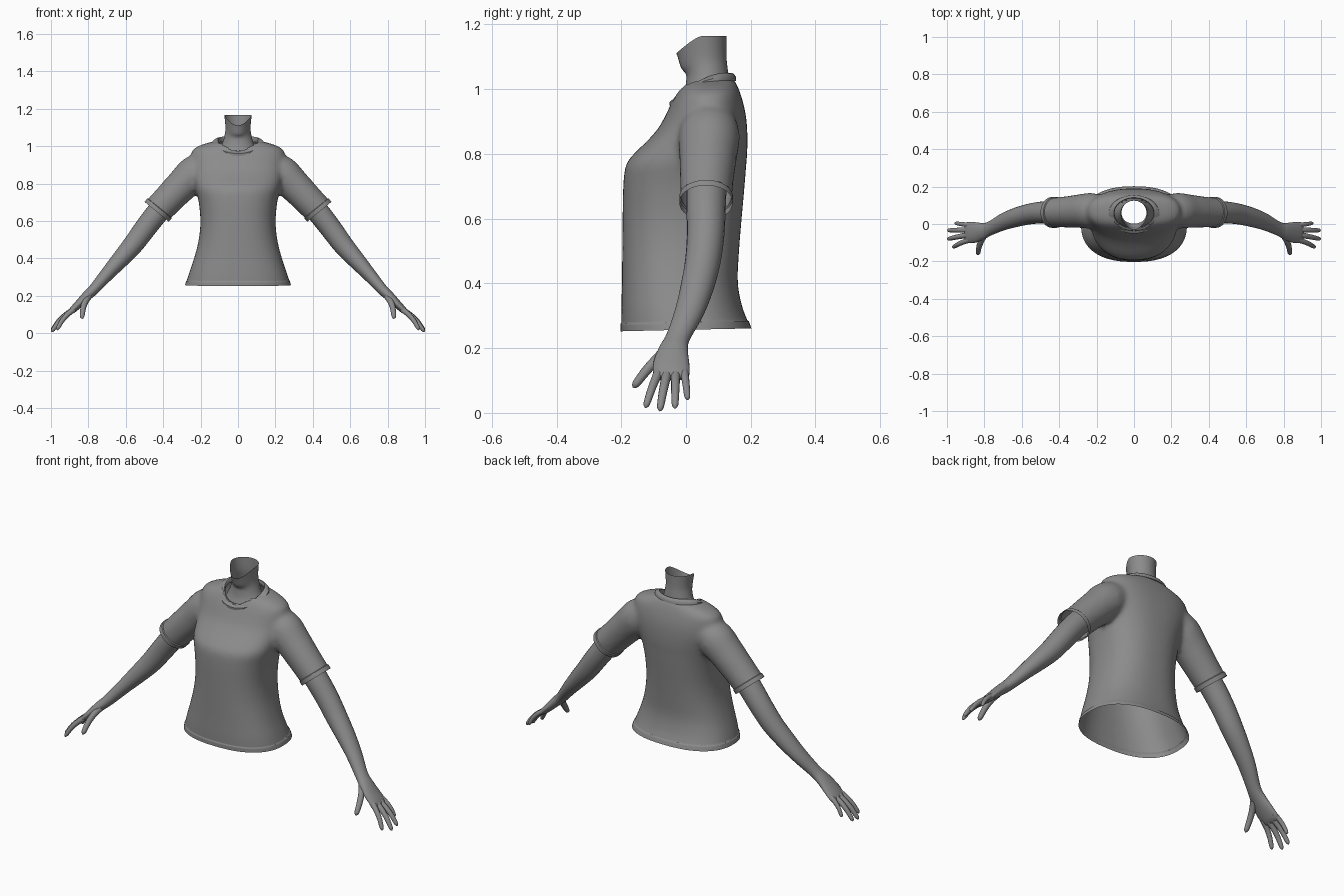
import bpy, bmesh, math
from mathutils import Vector

if "Cube" in bpy.data.objects:
    bpy.data.objects.remove(bpy.data.objects["Cube"])

grey = bpy.data.materials.new("plain_grey")
grey.diffuse_color = (0.26, 0.26, 0.26, 1)
grey.use_nodes = True
grey.node_tree.nodes["Principled BSDF"].inputs["Base Color"].default_value = grey.diffuse_color


def spline(pts, n=4):
    """Catmull-Rom interpolation of parameter tuples."""
    out = []
    for i in range(len(pts) - 1):
        p0, p1, p2 = pts[max(i - 1, 0)], pts[i], pts[i + 1]
        p3 = pts[min(i + 2, len(pts) - 1)]
        for k in range(n):
            t = k / n
            out.append(tuple(
                0.5 * (2 * b + (c - a) * t + (2 * a - 5 * b + 4 * c - d) * t * t
                       + (3 * b - a - 3 * c + d) * t ** 3)
                for a, b, c, d in zip(p0, p1, p2, p3)))
    return out + [tuple(pts[-1])]


def loft(bm, rings, caps=(True, True), loop=False):
    """Skin closed rings of points, with optional end caps."""
    vs = [[bm.verts.new(p) for p in r] for r in rings]
    n = len(vs[0])
    pairs = list(zip(vs, vs[1:])) + ([(vs[-1], vs[0])] if loop else [])
    for a, b in pairs:
        for i in range(n):
            j = (i + 1) % n
            bm.faces.new((a[i], a[j], b[j], b[i]))
    if caps[0]:
        bm.faces.new(vs[0][::-1])
    if caps[1]:
        bm.faces.new(vs[-1])


def limb(bm, pts, sides=20, sx=1, caps=(True, True)):
    """Tube along x, y, z with a radius across y and a radius across the other way."""
    pts = spline(pts)
    rings = []
    for i, (x, y, z, ry, rt) in enumerate(pts):
        a, b = pts[max(i - 1, 0)], pts[min(i + 1, len(pts) - 1)]
        t = (Vector(b[:3]) - Vector(a[:3])).normalized()
        u = Vector((0, 1, 0))
        u = (u - t * u.dot(t)).normalized()
        v = t.cross(u)
        ring = []
        for k in range(sides):
            w = math.tau * k / sides
            p = Vector((x, y, z)) + u * ry * math.cos(w) + v * rt * math.sin(w)
            ring.append((p.x * sx, p.y, p.z))
        rings.append(ring)
    loft(bm, rings, caps)


def section(z, hx, yf, yb, e=2.4, n=48):
    """Rounded horizontal cross-section, first point at the front."""
    cy, hy = (yf + yb) / 2, (yb - yf) / 2
    ring = []
    for k in range(n):
        s, c = math.sin(math.tau * k / n), math.cos(math.tau * k / n)
        ring.append((hx * math.copysign(abs(s) ** (2 / e), s),
                     cy - hy * math.copysign(abs(c) ** (2 / e), c), z))
    return ring


def finish(name, bm, mirror=False, fix=True):
    if fix:
        bmesh.ops.recalc_face_normals(bm, faces=bm.faces[:])
    me = bpy.data.meshes.new(name)
    bm.to_mesh(me)
    bm.free()
    me.materials.clear()
    me.materials.append(grey)
    ob = bpy.data.objects.new(name, me)
    bpy.context.collection.objects.link(ob)
    if mirror:
        ob.modifiers.new("mirror", 'MIRROR')
    bpy.ops.object.select_all(action='DESELECT')
    ob.select_set(True)
    bpy.context.view_layer.objects.active = ob
    bpy.ops.object.shade_smooth_by_angle(angle=math.radians(50))
    return ob


# Shirt: torso and sleeve solids fused into one smooth skin
bm = bmesh.new()
body = [(.19, .295, -.2, .21), (.26, .28, -.2, .2), (.32, .262, -.2, .176),
        (.40, .235, -.198, .16), (.50, .21, -.197, .164), (.60, .201, -.196, .172),
        (.70, .21, -.194, .181), (.765, .225, -.186, .186), (.80, .232, -.161, .189),
        (.84, .24, -.12, .19), (.88, .247, -.085, .189), (.92, .25, -.063, .185),
        (.957, .25, -.045, .177), (.987, .235, -.028, .168), (1.012, .18, -.01, .158),
        (1.034, .09, .02, .148)]
loft(bm, [section(*p) for p in spline(body, 3)])
for s in (1, -1):
    limb(bm, [(.15, .075, .92, .07, .06), (.225, .072, .862, .094, .094),
              (.30, .068, .79, .089, .088), (.37, .064, .718, .083, .083),
              (.435, .062, .65, .079, .08), (.50, .062, .582, .079, .08)], 28, s)
solid = finish("shirt_solid", bm)
m = solid.modifiers.new("fuse", 'REMESH')
m.mode, m.voxel_size = 'VOXEL', 0.011
m = solid.modifiers.new("soften", 'SMOOTH')
m.factor, m.iterations = 0.5, 10
fused = bpy.data.meshes.new_from_object(
    solid.evaluated_get(bpy.context.evaluated_depsgraph_get()))
bpy.data.objects.remove(solid)
bm = bmesh.new()
bm.from_mesh(fused)


def slice_region(co, no, test, clear):
    vs = [v for v in bm.verts if test(v.co)]
    keep = set(vs)
    es = [e for e in bm.edges if all(v in keep for v in e.verts)]
    fs = [f for f in bm.faces if all(v in keep for v in f.verts)]
    bmesh.ops.bisect_plane(bm, geom=vs + es + fs, plane_co=co, plane_no=no,
                           clear_outer=clear)


def open_end(co, no, width, lift, test):
    """Cut an opening and raise a stitched band beside it."""
    co, no = Vector(co), Vector(no).normalized()
    slice_region(co, no, test, True)
    for d in (width, width - 0.003):
        slice_region(co - no * d, no, test, False)
    bm.normal_update()
    for v in [v for v in bm.verts
              if test(v.co) and (v.co - co).dot(no) > -width + 0.001]:
        v.co += v.normal * lift


open_end((0, 0, .256), (0, .02, -1), .026, .003, lambda c: c.z < .4)
for s in (1, -1):
    open_end((s * .436, .06, .65), (s * .63, 0, -.77), .026, .005,
             lambda c, s=s: c.x * s > .30)
# Neck opening under the collar
hole = [f for f in bm.faces if f.calc_center_median().z > .9 and
        (f.calc_center_median().x / .112) ** 2
        + ((f.calc_center_median().y - .05) / .085) ** 2 < 1]
bmesh.ops.delete(bm, geom=hole, context='FACES')
finish("shirt", bm, fix=False)

# Collar band
bm = bmesh.new()


def collar_ring(hx, yf, yb, dz):
    ring = []
    for x, y, _ in section(0, hx, yf, yb, 2.0, 64):
        t = (y - yf) / (yb - yf)
        ring.append((x, y, .957 + .174 * t - .096 * t * t + dz))
    return ring


loft(bm, [collar_ring(.137, -.05, .155, -.01), collar_ring(.136, -.051, .154, .003),
          collar_ring(.122, -.04, .148, .012), collar_ring(.108, -.026, .141, .015),
          collar_ring(.104, -.022, .138, .008), collar_ring(.108, -.02, .138, -.012)],
     (False, False), loop=True)
finish("collar", bm)

# Neck, open at the top with a dip under the chin
bm = bmesh.new()
neck = [(.94, .118, -.03, .14), (.985, .098, -.008, .138), (1.02, .082, .0, .134),
        (1.06, .071, .002, .129), (1.10, .067, -.004, .125), (1.165, .073, -.01, .125)]
rings = [section(*p, 2.0, 40) for p in spline(neck)]
for i, ring in enumerate(rings):
    f = max(0, (i - 10) / (len(rings) - 11))
    for k, (x, y, z) in enumerate(ring):
        c = max(0, math.cos(math.tau * k / 40))
        ring[k] = (x, y - .02 * f * c ** 3, z - .054 * f * c ** 2)
loft(bm, rings, (False, False))
finish("neck", bm)

# Arms running into the palms
bm = bmesh.new()
limb(bm, [(.34, .066, .745, .062, .062), (.43, .062, .645, .061, .06),
          (.50, .061, .555, .058, .058), (.565, .052, .468, .055, .054),
          (.635, .034, .388, .051, .046), (.70, .011, .315, .045, .037),
          (.77, -.024, .235, .037, .029), (.81, -.038, .197, .045, .026),
          (.85, -.045, .157, .055, .022), (.888, -.045, .12, .056, .017),
          (.902, -.045, .106, .046, .009)], 24, caps=(False, True))
finish("arm", bm, mirror=True)

# Fingers and thumb: base and tip of each, with a slight bend
bm = bmesh.new()
digits = [((.876, -.083, .128), (.968, -.125, .016), .0125),
          ((.882, -.058, .124), (.996, -.081, .006), .0130),
          ((.882, -.032, .124), (.996, -.034, .014), .0125),
          ((.876, -.006, .130), (.955, .005, .040), .0110),
          ((.800, -.058, .195), (.834, -.163, .078), .0150)]
for base, tip, r in digits:
    a, b = Vector(base), Vector(tip)
    pts = []
    for t, k in ((0, 1.25), (.3, 1.1), (.6, 1), (.88, .85), (.96, .6), (1, .15)):
        p = a.lerp(b, t) + Vector((.008, 0, .008)) * math.sin(math.pi * t)
        pts.append((*p, r * k, r * k))
    limb(bm, pts, 12)
finish("fingers", bm, mirror=True)
